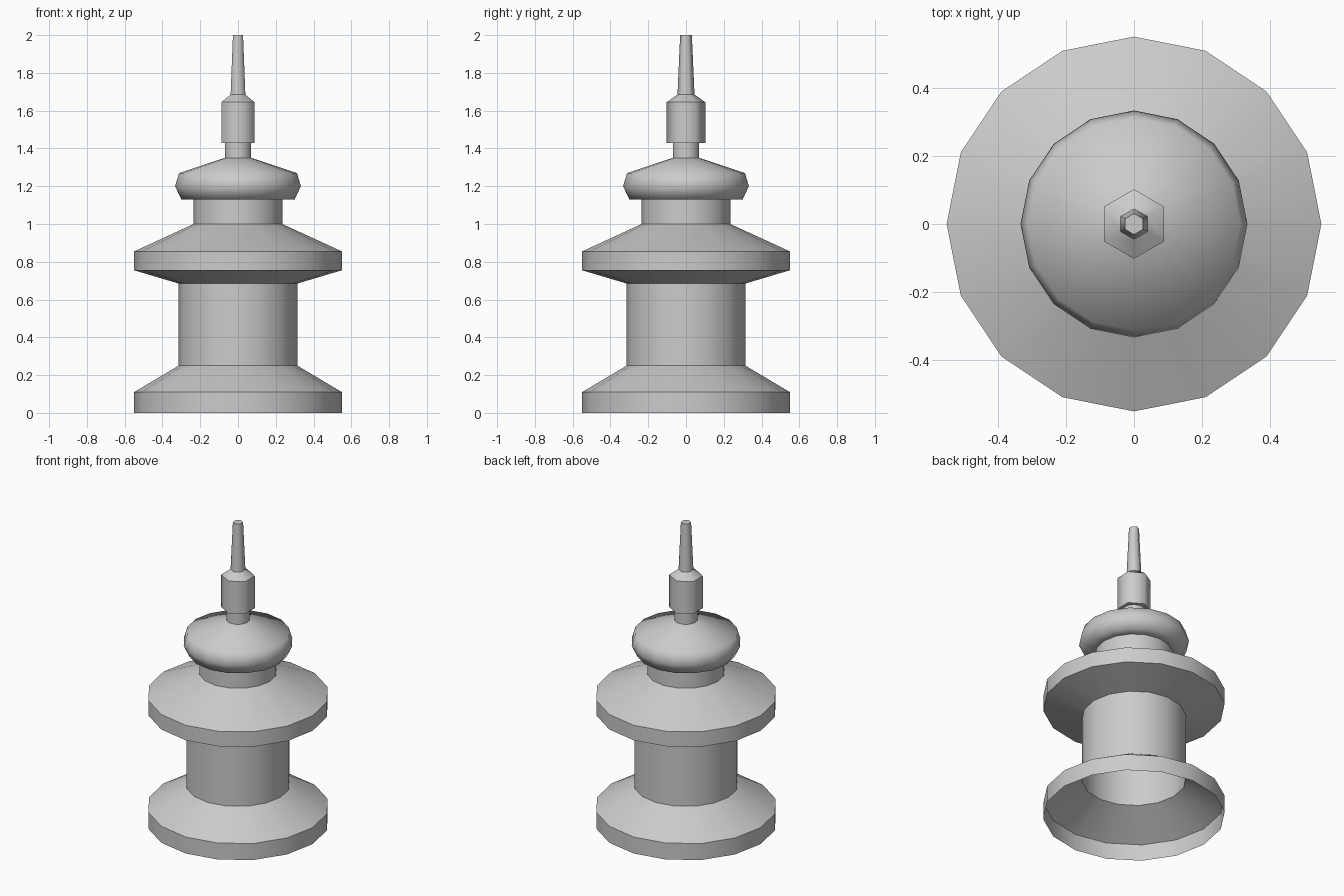
import bpy, bmesh
from math import cos, sin, pi

cube = bpy.data.objects.get("Cube")
if cube:
    bpy.data.objects.remove(cube)

grey = bpy.data.materials.new("plain grey")
grey.use_nodes = True
colour = (0.6, 0.6, 0.6, 1)
grey.diffuse_color = colour
grey.node_tree.nodes["Principled BSDF"].inputs["Base Color"].default_value = colour


def lathe(name, profile, sides=16, cap_bottom=False, cap_top=False, crisp=True):
    """Turn a (radius, height) profile around z, rings sharp when crisp."""
    bm = bmesh.new()
    rings = []
    for r, z in profile:
        angles = [pi / 2 + 2 * pi * i / sides for i in range(sides)]
        rings.append([bm.verts.new((r * cos(a), r * sin(a), z)) for a in angles])
    for low, high in zip(rings, rings[1:]):
        for i in range(sides):
            j = (i + 1) % sides
            bm.faces.new((low[i], low[j], high[j], high[i])).smooth = True
    if cap_bottom:
        bm.faces.new(rings[0][::-1])
    if cap_top:
        bm.faces.new(rings[-1])
    for e in bm.edges:
        level = abs(e.verts[0].co.z - e.verts[1].co.z) < 1e-5
        if level and (crisp or e.is_boundary or any(not f.smooth for f in e.link_faces)):
            e.smooth = False
    mesh = bpy.data.meshes.new(name)
    bm.to_mesh(mesh)
    bm.free()
    mesh.materials.append(grey)
    obj = bpy.data.objects.new(name, mesh)
    bpy.context.collection.objects.link(obj)
    return obj


# Flared foot, open underneath
lathe("base", [(0.55, 0), (0.55, 0.11), (0.315, 0.25)])
# Main column
lathe("column", [(0.315, 0.25), (0.315, 0.685)])
# Wide disc with sloping top and underside
lathe("disc", [(0.315, 0.685), (0.55, 0.755), (0.55, 0.855), (0.235, 1.0)])
# Upper column
lathe("upper_column", [(0.235, 1.0), (0.235, 1.13)])
# Rounded cap
lathe("dome", [(0.235, 1.13), (0.3, 1.13), (0.333, 1.2), (0.312, 1.27), (0.07, 1.35)],
      crisp=False)
# Neck below the finial
lathe("neck", [(0.07, 1.35), (0.07, 1.435)])
# Six-sided finial and tapered spire
lathe("finial", [(0.102, 1.43), (0.102, 1.645), (0.045, 1.685)], sides=6, cap_bottom=True)
lathe("spire", [(0.045, 1.685), (0.031, 2.0)], sides=6, cap_top=True)
